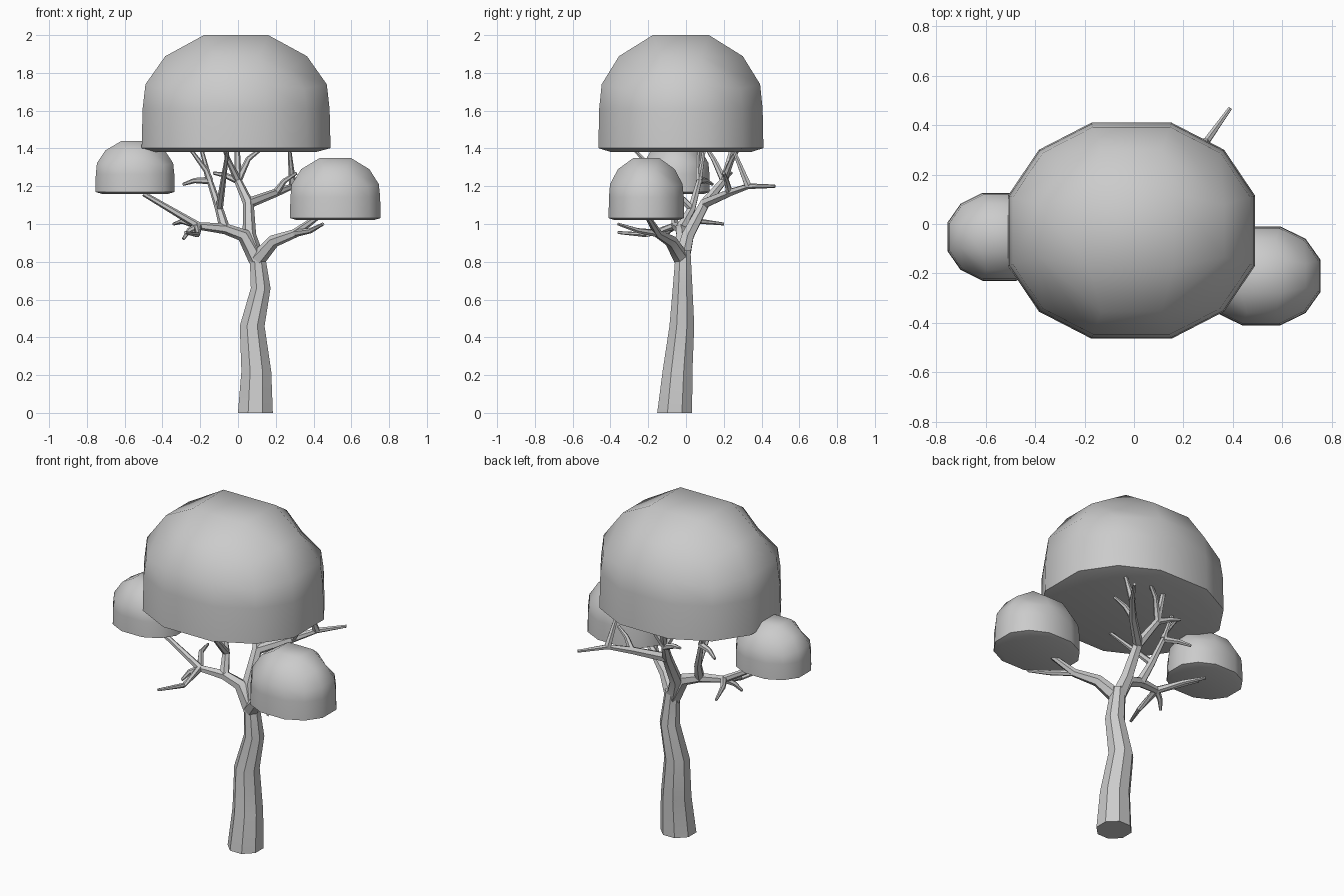
import bpy, bmesh, math
from mathutils import Vector

if "Cube" in bpy.data.objects:
    bpy.data.objects.remove(bpy.data.objects["Cube"])


def finish(bm, name, angle):
    bmesh.ops.recalc_face_normals(bm, faces=bm.faces)
    me = bpy.data.meshes.new(name)
    bm.to_mesh(me)
    bm.free()
    ob = bpy.data.objects.new(name, me)
    bpy.context.collection.objects.link(ob)
    bpy.ops.object.select_all(action='DESELECT')
    ob.select_set(True)
    bpy.context.view_layer.objects.active = ob
    bpy.ops.object.shade_smooth_by_angle(angle=math.radians(angle))
    return ob


def bridge(bm, a, b):
    n = len(a)
    for i in range(n):
        bm.faces.new((a[i], a[(i + 1) % n], b[(i + 1) % n], b[i]))


# Tube along points, radius tapering from r0 to r1
def add_tube(bm, pts, r0, r1, sides=6, level=False):
    P = [Vector(p) for p in pts]
    rings = []
    for i, p in enumerate(P):
        d = (P[min(i + 1, len(P) - 1)] - P[max(i - 1, 0)]).normalized()
        if level:
            d = Vector((0, 0, 1))
        u = (Vector((0, 1, 0)) - d * d.y).normalized()
        v = d.cross(u)
        r = r0 + (r1 - r0) * i / (len(P) - 1)
        angles = [2 * math.pi * (k + 0.5) / sides for k in range(sides)]
        rings.append([bm.verts.new(p + (u * math.cos(t) + v * math.sin(t)) * r) for t in angles])
    for a, b in zip(rings, rings[1:]):
        bridge(bm, a, b)
    bm.faces.new(rings[0])
    bm.faces.new(rings[-1])


# Foliage dome: square cap, then twelve-sided rings, flat underside
def dome(name, cx, cy, z0, hx, hy, h):
    bm = bmesh.new()
    rings = []
    for r, z in ((0.75, 0.82), (0.96, 0.58), (0.99, 0.37), (1.0, 0.035), (0.84, 0.0)):
        ring = []
        for k in range(12):
            corner = k % 3 == 2
            t = math.radians(90 * (k // 3) + (-18, 18, 45)[k % 3])
            rr = r * (1.06 if corner else 1 / math.cos(math.radians(18)))
            zz = z - (0.3 * (z - 0.45) if corner and z > 0.45 else 0)
            ring.append(bm.verts.new((cx + hx * rr * math.cos(t), cy + hy * rr * math.sin(t), z0 + h * zz)))
        rings.append(ring)
    for a, b in zip(rings, rings[1:]):
        bridge(bm, a, b)
    bm.faces.new(rings[-1])
    top = rings[0]
    cap = [bm.verts.new((cx + hx * 0.34 * sx, cy + hy * 0.34 * sy, z0 + h))
           for sx, sy in ((1, 1), (-1, 1), (-1, -1), (1, -1))]
    bm.faces.new(cap)
    for q in range(4):
        a, b, c = top[3 * q:3 * q + 3]
        bm.faces.new((a, b, cap[q], cap[q - 1]))
        bm.faces.new((b, c, top[(3 * q + 3) % 12], cap[q]))
    finish(bm, name, 42)


dome("main_canopy", -0.01, -0.027, 1.38, 0.5, 0.437, 0.62)
dome("right_canopy", 0.515, -0.21, 1.02, 0.24, 0.2, 0.33)
dome("left_canopy", -0.545, -0.052, 1.16, 0.21, 0.178, 0.28)

# Trunk
bm = bmesh.new()
add_tube(bm, [(0.092, -0.06, 0), (0.097, -0.045, 0.22), (0.075, -0.022, 0.46),
              (0.12, -0.018, 0.66), (0.1, -0.015, 0.86)], 0.1, 0.042, 8, True)
finish(bm, "trunk", 30)

# Main limbs, all leaving the same fork
fork = (0.1, -0.02, 0.81)
right = [fork, (0.19, -0.08, 0.91), (0.3, -0.15, 0.95), (0.44, -0.21, 1.05)]
left = [fork, (0.03, -0.02, 0.94), (-0.07, -0.03, 0.975), (-0.21, -0.06, 0.99), (-0.5, -0.06, 1.16)]
centre = [fork, (0.06, 0.01, 0.94), (0.055, 0.1, 1.11), (0.0, 0.2, 1.23), (-0.005, 0.25, 1.42)]
back = [centre[2], (0.2, 0.23, 1.165), (0.29, 0.33, 1.2), (0.39, 0.47, 1.2)]
rising = [left[2], (-0.1, 0.03, 1.08), (-0.15, 0.07, 1.23), (-0.2, 0.1, 1.42)]
bm = bmesh.new()
for path in (right, left, centre):
    add_tube(bm, path, 0.044, 0.013)
for path in (back, rising):
    add_tube(bm, path, 0.028, 0.009)
finish(bm, "main_limbs", 40)

# Twigs: start on a limb, bend a little, end at the tip
bm = bmesh.new()
for start, tip, bend in ((right[2], (0.45, -0.36, 1.0), -0.01),
                         (left[3], (-0.29, -0.12, 0.92), 0.01),
                         (left[3], (-0.28, -0.36, 0.955), -0.03),
                         (left[3], (-0.34, 0.2, 1.0), 0.02),
                         (rising[1], (-0.05, -0.3, 1.42), 0.0),
                         (rising[2], (-0.29, 0.14, 1.21), 0.01),
                         (rising[2], (-0.27, 0.06, 1.42), -0.04),
                         (centre[3], (0.15, 0.29, 1.42), 0.02),
                         (centre[3], (-0.13, 0.24, 1.27), 0.01),
                         (centre[3], (-0.08, 0.1, 1.42), 0.01),
                         (back[1], (0.31, 0.2, 1.27), 0.01),
                         (back[2], (0.27, 0.24, 1.42), 0.0)):
    a, b = Vector(start), Vector(tip)
    add_tube(bm, [a, a.lerp(b, 0.5) + Vector((-bend, 0, bend)), b], 0.02, 0.008)
finish(bm, "twigs", 40)
